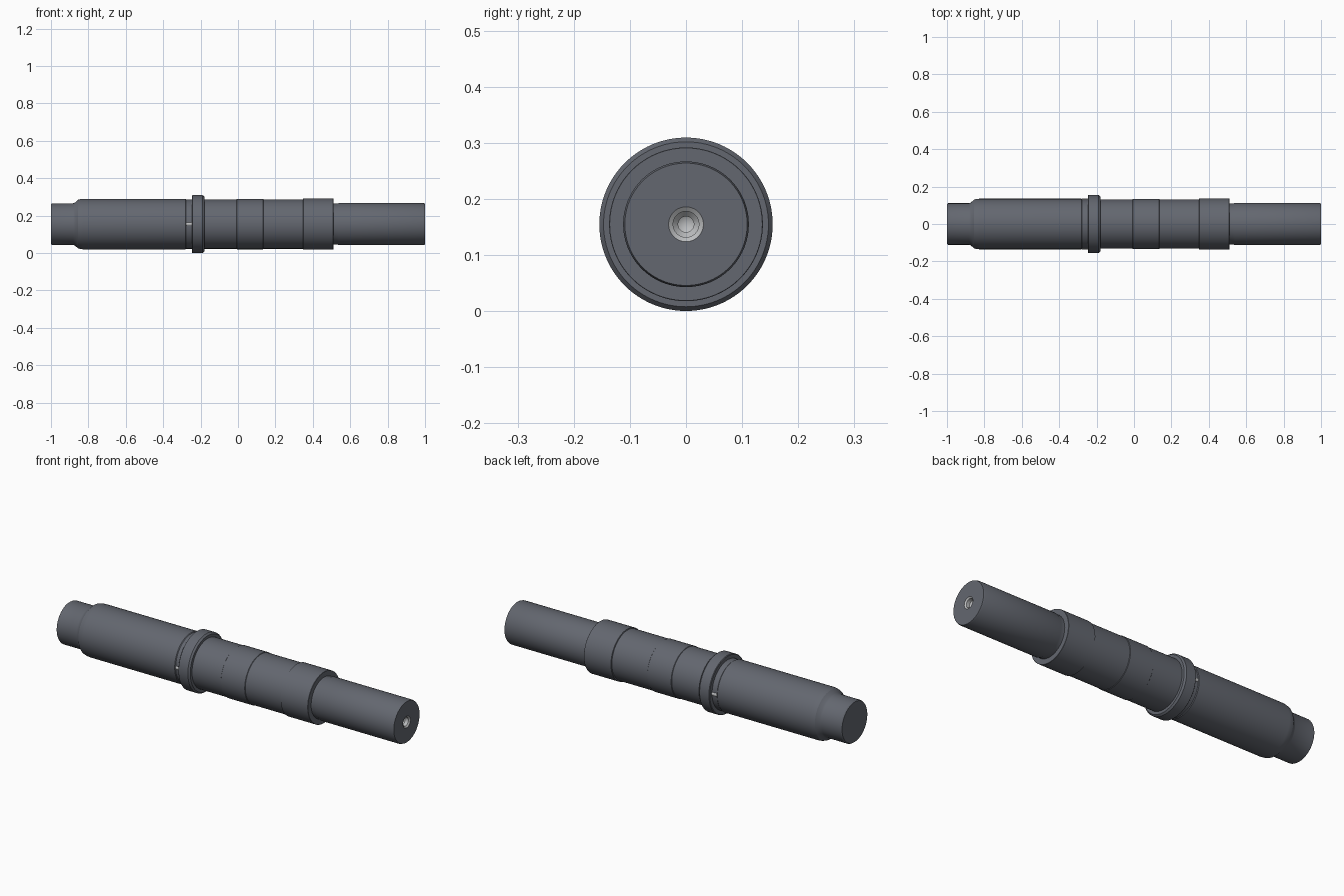
import bpy, bmesh
from math import cos, sin, pi

if "Cube" in bpy.data.objects:
    bpy.data.objects.remove(bpy.data.objects["Cube"])

AXIS_Z = 0.155
SEG = 96


def material(name, color):
    m = bpy.data.materials.new(name)
    m.diffuse_color = (*color, 1)
    m.use_nodes = True
    m.node_tree.nodes["Principled BSDF"].inputs["Base Color"].default_value = m.diffuse_color
    return m


def lathe(name, profile, mat):
    """Revolve (x, radius) points around the shaft axis; radius 0 closes an end."""
    bm = bmesh.new()
    rings = []
    for x, r in profile:
        n = SEG if r > 0 else 1
        rings.append([bm.verts.new((x, r * cos(2 * pi * i / SEG), r * sin(2 * pi * i / SEG)))
                      for i in range(n)])
    for a, b in zip(rings, rings[1:]):
        for i in range(SEG):
            j = (i + 1) % SEG
            quad = [a[i % len(a)], a[j % len(a)], b[j % len(b)], b[i % len(b)]]
            bm.faces.new(list(dict.fromkeys(quad)))
    bmesh.ops.recalc_face_normals(bm, faces=bm.faces)
    mesh = bpy.data.meshes.new(name)
    bm.to_mesh(mesh)
    bm.free()
    mesh.materials.append(mat)
    ob = bpy.data.objects.new(name, mesh)
    bpy.context.collection.objects.link(ob)
    ob.location.z = AXIS_Z
    bpy.ops.object.select_all(action='DESELECT')
    ob.select_set(True)
    bpy.context.view_layer.objects.active = ob
    bpy.ops.object.shade_smooth_by_angle(angle=0.45)
    return ob


dark = material("dark_steel", (0.125, 0.135, 0.16))
light = material("bright_steel", (0.5, 0.51, 0.52))

# Stepped shaft body, left to right, ending in a stepped centre hole
shaft = lathe("shaft", [
    # left journal and taper
    (-1.0, 0), (-1.0, 0.107), (-0.994, 0.111), (-0.882, 0.111), (-0.872, 0.115),
    (-0.855, 0.130), (-0.842, 0.1335), (-0.828, 0.135),
    # long left section and relief groove
    (-0.281, 0.135), (-0.277, 0.132), (-0.247, 0.132),
    # collar
    (-0.247, 0.151), (-0.244, 0.1545), (-0.189, 0.1545), (-0.180, 0.147), (-0.180, 0.132),
    # middle seats
    (-0.008, 0.132), (-0.006, 0.1345), (0.134, 0.1345), (0.136, 0.132),
    (0.347, 0.132), (0.349, 0.137), (0.509, 0.137), (0.510, 0.136),
    # right journal
    (0.510, 0.109), (0.530, 0.109), (0.538, 0.112), (0.992, 0.112), (1.0, 0.109),
    # centre hole
    (1.0, 0.031), (0.994, 0.023), (0.975, 0.023), (0.965, 0.014), (0.92, 0.014), (0.912, 0)],
    dark)

# Bright machined walls of the centre hole
shaft.data.materials.append(light)
for f in shaft.data.polygons:
    c = f.center
    if c.x > 0.9 and c.y ** 2 + c.z ** 2 < 0.03 ** 2:
        f.material_index = 1

# Locating pins lying in the groove against the collar, front and back
for side, label in ((-1, "front"), (1, "back")):
    pin = lathe("locating_pin_" + label,
                [(-0.277, 0), (-0.277, 0.008), (-0.274, 0.010), (-0.245, 0.010), (-0.245, 0)],
                light)
    pin.location.y = side * 0.127
